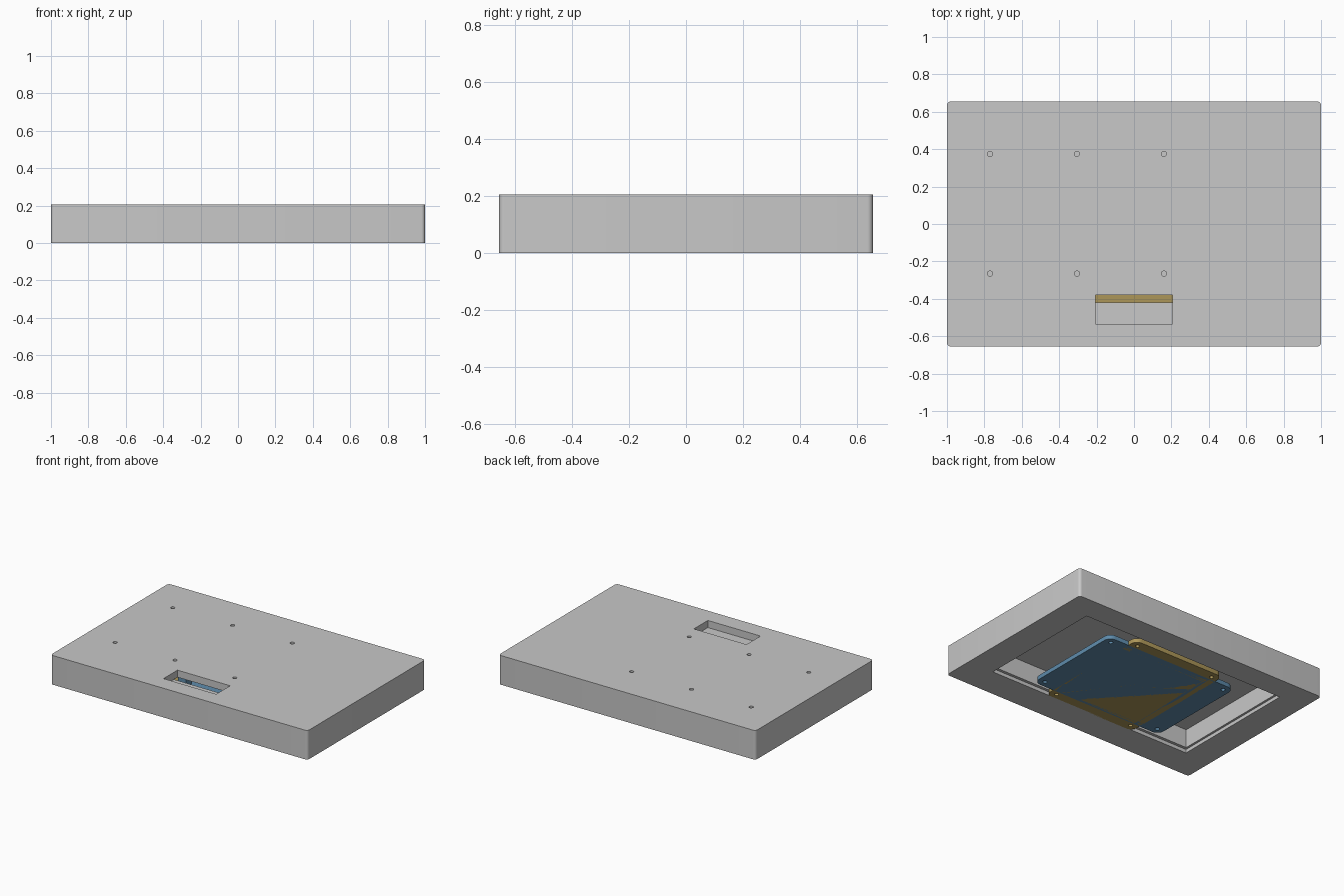
import bpy, bmesh, math

if "Cube" in bpy.data.objects:
    bpy.data.objects.remove(bpy.data.objects["Cube"])


def material(name, rgb):
    m = bpy.data.materials.new(name)
    m.diffuse_color = (*rgb, 1)
    m.use_nodes = True
    m.node_tree.nodes["Principled BSDF"].inputs["Base Color"].default_value = m.diffuse_color
    return m


GREY = material("light grey", (0.58, 0.58, 0.58))
BLUE = material("steel blue", (0.114, 0.262, 0.413))
GOLD = material("dull gold", (0.413, 0.305, 0.098))


def prism(name, outline, z0, z1, mat):
    """Extrude a closed outline from z0 to z1."""
    bm = bmesh.new()
    face = bm.faces.new([bm.verts.new((x, y, z0)) for x, y in outline])
    top = bmesh.ops.extrude_face_region(bm, geom=[face])["geom"]
    bmesh.ops.translate(bm, vec=(0, 0, z1 - z0),
                        verts=[v for v in top if isinstance(v, bmesh.types.BMVert)])
    bmesh.ops.recalc_face_normals(bm, faces=bm.faces)
    mesh = bpy.data.meshes.new(name)
    bm.to_mesh(mesh)
    bm.free()
    mesh.materials.append(mat)
    ob = bpy.data.objects.new(name, mesh)
    bpy.context.collection.objects.link(ob)
    return ob


def rect(x0, x1, y0, y1, r=0.0, steps=6):
    """Rectangle outline with optional rounded corners."""
    if r == 0:
        return [(x0, y0), (x1, y0), (x1, y1), (x0, y1)]
    pts = []
    corners = [(x1 - r, y1 - r), (x0 + r, y1 - r), (x0 + r, y0 + r), (x1 - r, y0 + r)]
    for k, (cx, cy) in enumerate(corners):
        for i in range(steps + 1):
            a = math.pi / 2 * (k + i / steps)
            pts.append((cx + r * math.cos(a), cy + r * math.sin(a)))
    return pts


def circle(cx, cy, r, n=16):
    return [(cx + r * math.cos(2 * math.pi * i / n),
             cy + r * math.sin(2 * math.pi * i / n)) for i in range(n)]


def cut(ob, outline, z0, z1):
    """Subtract a prism from an object and remove the cutter."""
    cutter = prism("cutter", outline, z0, z1, ob.data.materials[0])
    mod = ob.modifiers.new("cut", 'BOOLEAN')
    mod.operation = 'DIFFERENCE'
    mod.solver = 'EXACT'
    mod.object = cutter
    bpy.context.view_layer.objects.active = ob
    bpy.ops.object.modifier_apply(modifier=mod.name)
    bpy.data.objects.remove(cutter)


def smooth(ob):
    bpy.ops.object.select_all(action='DESELECT')
    ob.select_set(True)
    bpy.context.view_layer.objects.active = ob
    bpy.ops.object.shade_smooth_by_angle(angle=math.radians(30))


# Enclosure: shallow block, hollow from below with a small lip round the opening
H, CEILING = 0.205, 0.155
case = prism("enclosure", rect(-1, 1, -0.655, 0.655, 0.02), 0, H, GREY)
cut(case, rect(-0.785, 0.785, -0.42, 0.47), -0.1, CEILING)
cut(case, rect(-0.80, 0.80, -0.44, 0.485), -0.1, 0.025)

# Window slot in the top, partly resting on the front wall
cut(case, rect(-0.205, 0.205, -0.535, -0.38), CEILING, H + 0.1)

# Blind screw holes in the top
for x in (-0.77, -0.305, 0.16):
    for y in (-0.265, 0.375):
        cut(case, circle(x, y, 0.014), H - 0.035, H + 0.1)
smooth(case)


# Two crossed boards with rounded corners and four mounting holes each
def board(name, hx, hy, px, py, mat):
    ob = prism(name, rect(-hx, hx, -hy, hy, 0.05), 0, 0.03, mat)
    for x in (-px, px):
        for y in (-py, py):
            cut(ob, circle(x, y, 0.014), -0.1, 0.1)
    smooth(ob)


board("wide_board", 0.515, 0.372, 0.465, 0.325, BLUE)
board("deep_board", 0.358, 0.447, 0.306, 0.40, GOLD)

# Small upright block on the wide board
prism("board_block", rect(-0.29, -0.23, -0.25, -0.19), 0.03, 0.12, BLUE)
